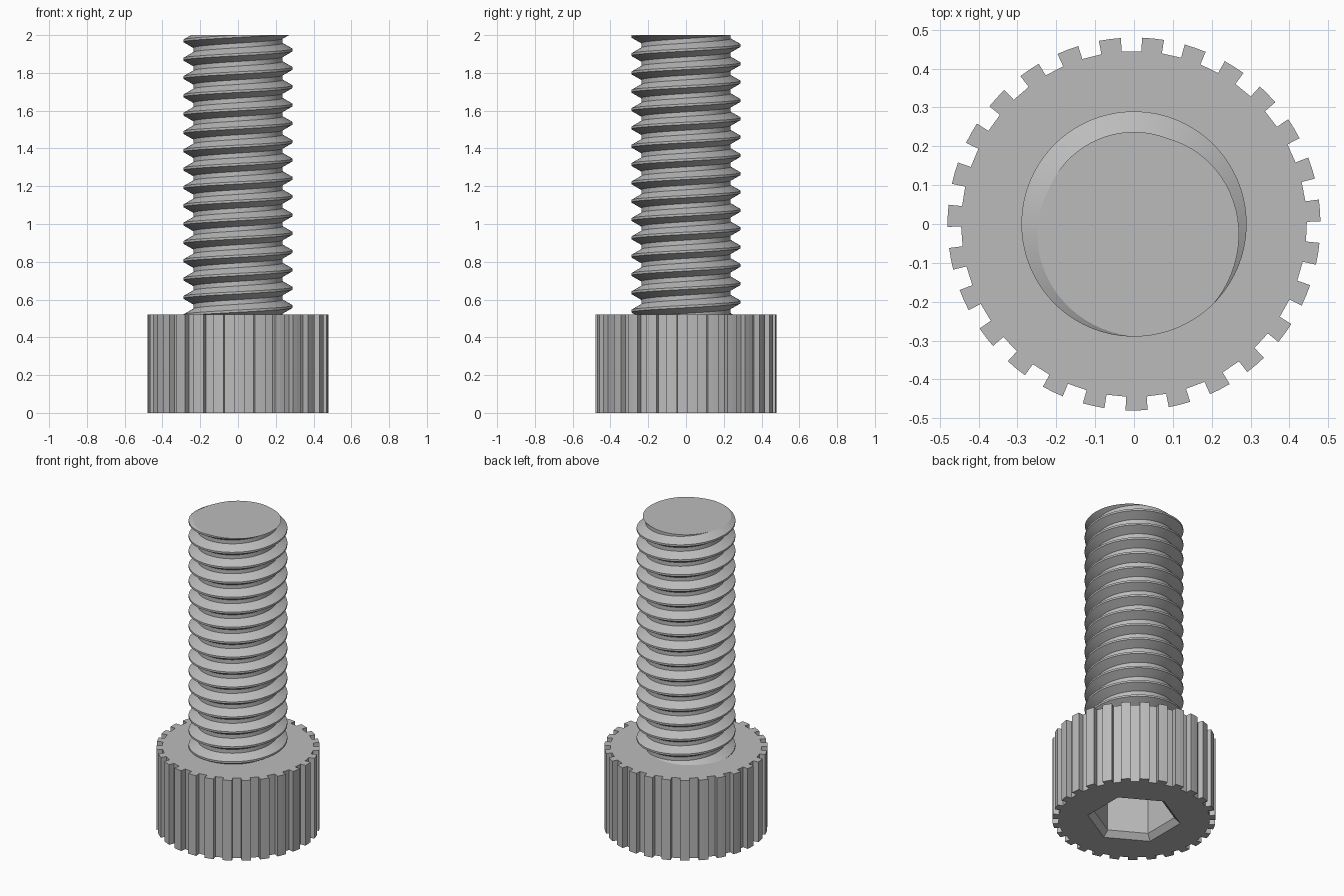
import bpy, bmesh, math
from math import cos, sin, tau, radians

if "Cube" in bpy.data.objects:
    bpy.data.objects.remove(bpy.data.objects["Cube"])

HEAD_H, TOP = 0.52, 2.0
TEETH, R_TOOTH, R_GROOVE = 27, 0.48, 0.445
R_ROOT, R_CREST, PITCH = 0.237, 0.29, 0.097
STEPS = 72

steel = bpy.data.materials.new("steel grey")
steel.use_nodes = True
GREY = (0.5, 0.5, 0.5, 1)
steel.diffuse_color = GREY
steel.node_tree.nodes["Principled BSDF"].inputs["Base Color"].default_value = GREY


def finish(bm, name):
    bmesh.ops.recalc_face_normals(bm, faces=bm.faces)
    mesh = bpy.data.meshes.new(name)
    bm.to_mesh(mesh)
    bm.free()
    mesh.materials.append(steel)
    obj = bpy.data.objects.new(name, mesh)
    bpy.context.collection.objects.link(obj)
    return obj


def ring(bm, radius, z, count=6, turn=radians(30)):
    return [bm.verts.new((radius * cos(turn + tau * i / count),
                          radius * sin(turn + tau * i / count), z)) for i in range(count)]


def bridge(bm, a, b):
    for i in range(len(a)):
        j = (i + 1) % len(a)
        bm.faces.new((a[i], a[j], b[j], b[i]))


# Knurled head: toothed outline with a chamfered hexagonal socket underneath
def knurl(bm, z):
    verts = []
    for t in range(TEETH):
        mid = radians(-89.2) + tau * t / TEETH
        for r, off in ((R_GROOVE, -3.4), (R_TOOTH, -3.4), (R_TOOTH, 0),
                       (R_TOOTH, 3.4), (R_GROOVE, 3.4)):
            a = mid + radians(off)
            verts.append(bm.verts.new((r * cos(a), r * sin(a), z)))
    return verts


bm = bmesh.new()
low, high = knurl(bm, 0), knurl(bm, HEAD_H)
bridge(bm, low, high)
bm.faces.new(high)
socket = [ring(bm, r, z) for r, z in ((0.275, 0), (0.24, 0.035), (0.24, 0.28))]
bridge(bm, socket[0], socket[1])
bridge(bm, socket[1], socket[2])
bm.faces.new(socket[2])
rims = [bm.edges.get((loop[i - 1], loop[i])) for loop in (low, socket[0]) for i in range(len(loop))]
bmesh.ops.triangle_fill(bm, use_beauty=True, edges=rims)
finish(bm, "knurled_head")

# Threaded shank: a trapezoid profile wound up a helix, then cut flat at both ends
bm = bmesh.new()
crest_angle = radians(-67)
profile = ((R_ROOT, -0.375), (R_CREST, -0.0625), (R_CREST, 0.0625), (R_ROOT, 0.375))
turns = int((TOP - HEAD_H) / PITCH) + 5
helix = []
for k in range(STEPS * turns + 1):
    a = crest_angle + tau * k / STEPS
    z = TOP + PITCH * (k / STEPS - turns + 2)
    helix.append([bm.verts.new((r * cos(a), r * sin(a), z + off * PITCH)) for r, off in profile])
for k in range(STEPS * turns):
    a, b = helix[k], helix[k + 1]
    for m in range(3):
        bm.faces.new((a[m], b[m], b[m + 1], a[m + 1]))
    if k + 1 + STEPS < len(helix):
        c, d = helix[k + STEPS], helix[k + STEPS + 1]
        bm.faces.new((a[3], b[3], d[0], c[0]))
for z, n in ((TOP, 1), (HEAD_H - 0.02, -1)):
    cut = bmesh.ops.bisect_plane(bm, geom=bm.verts[:] + bm.edges[:] + bm.faces[:],
                                 plane_co=(0, 0, z), plane_no=(0, 0, n), clear_outer=True)
    edges = [e for e in cut["geom_cut"] if isinstance(e, bmesh.types.BMEdge)]
    bmesh.ops.edgeloop_fill(bm, edges=edges)
shank = finish(bm, "threaded_shank")

bpy.ops.object.select_all(action='DESELECT')
shank.select_set(True)
bpy.context.view_layer.objects.active = shank
bpy.ops.object.shade_smooth_by_angle(angle=radians(20))
